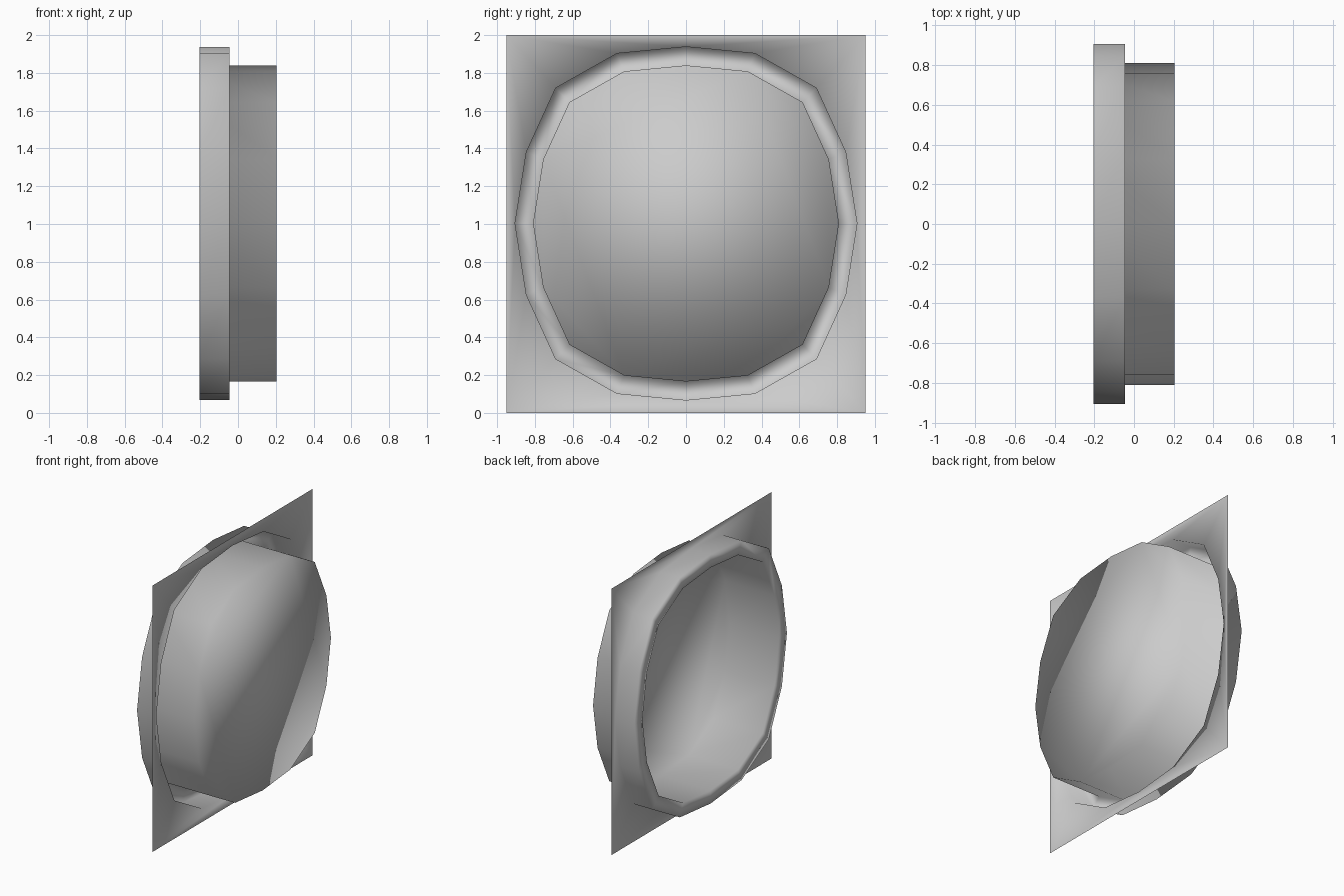
import bpy
import bmesh

cube = bpy.data.objects.get("Cube")
if cube:
    bpy.data.objects.remove(cube, do_unlink=True)

# One plain grey material
grey = bpy.data.materials.new("plain_grey")
grey.use_nodes = True
colour = (0.6, 0.6, 0.6, 1.0)
grey.diffuse_color = colour
grey.node_tree.nodes["Principled BSDF"].inputs["Base Color"].default_value = colour

CENTRE_Z = 1.003
INNER_SCALE = 0.895
PLATE_X, BACK_X, FRONT_X = -0.045, -0.205, 0.205

# Squarish sixteen-sided outline, mirrored from one quarter
quarter = [(0.905, 0), (0.845, 0.378), (0.69, 0.717), (0.365, 0.9), (0, 0.935)]
half = quarter + [(-y, z) for y, z in reversed(quarter[:-1])]
outline = half + [(y, -z) for y, z in reversed(half[1:-1])]
count = len(outline)

bm = bmesh.new()


def add_ring(x, scale):
    return [bm.verts.new((x, y * scale, CENTRE_Z + z * scale)) for y, z in outline]


# Recess wall, recess floor and central drum wall as one continuous surface
rings = [add_ring(PLATE_X, 1), add_ring(BACK_X, 1),
         add_ring(BACK_X, INNER_SCALE), add_ring(FRONT_X, INNER_SCALE)]
for a, b in zip(rings, rings[1:]):
    for i in range(count):
        j = (i + 1) % count
        bm.faces.new((a[i], a[j], b[j], b[i]))

# Closed face of the drum
bm.faces.new(rings[-1])

# Thin square plate around the recess
hole = rings[0]
corners = [bm.verts.new((PLATE_X, sy * 0.95, 1 + sz))
           for sy, sz in ((1, 1), (-1, 1), (-1, -1), (1, -1))]
step = count // 4
for k, corner in enumerate(corners):
    for i in range(k * step, (k + 1) * step):
        bm.faces.new((corner, hole[(i + 1) % count], hole[i]))
    bm.faces.new((corner, corners[(k + 1) % 4], hole[(k + 1) * step % count]))

# Smooth shading flows across the whole sheet
for face in bm.faces:
    face.smooth = True

mesh = bpy.data.meshes.new("recessed_panel")
bm.to_mesh(mesh)
bm.free()
mesh.materials.append(grey)
panel = bpy.data.objects.new("recessed_panel", mesh)
bpy.context.collection.objects.link(panel)
